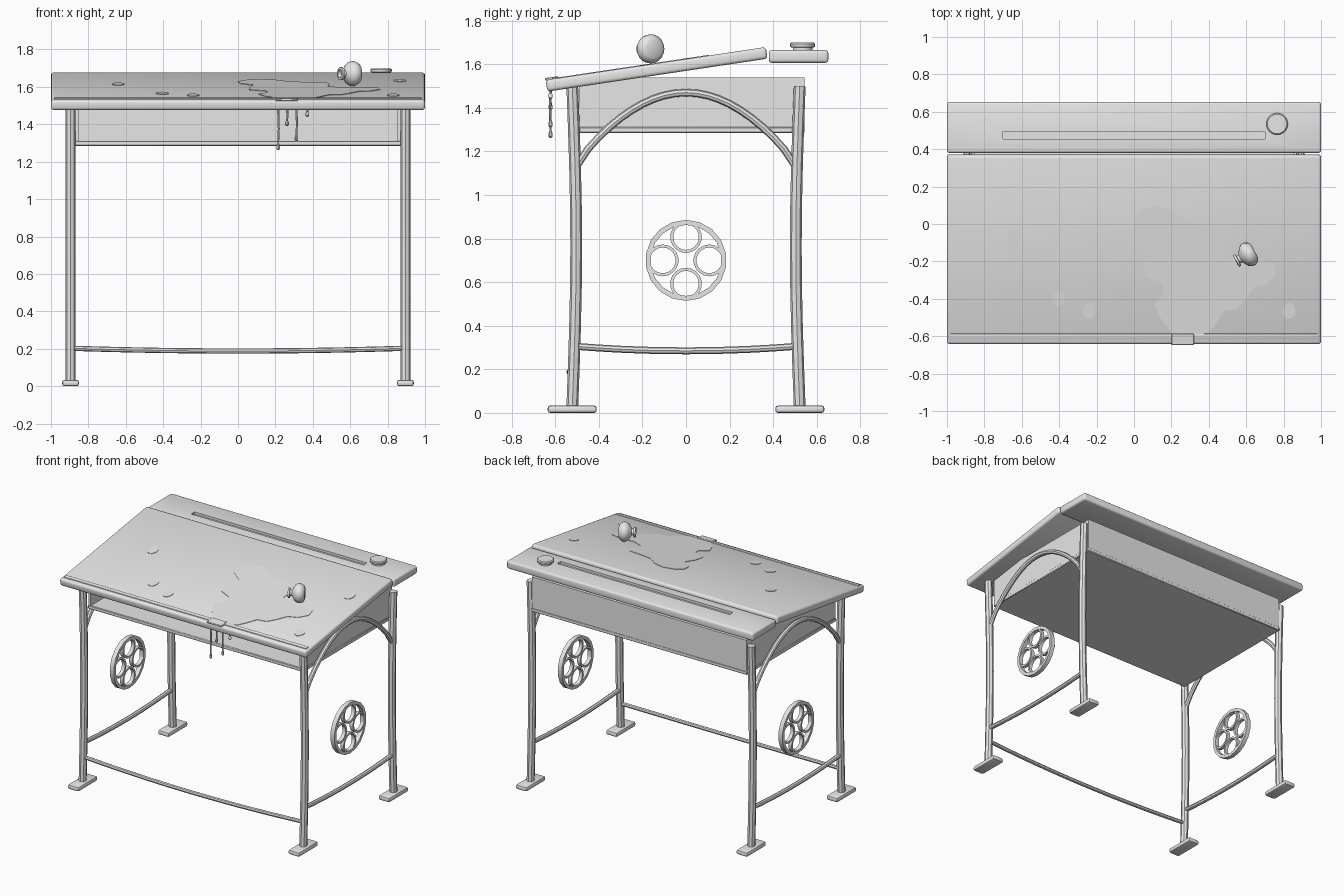
import bpy, bmesh, math
from mathutils import Vector, Matrix

if "Cube" in bpy.data.objects:
    bpy.data.objects.remove(bpy.data.objects["Cube"])

grey = bpy.data.materials.new("plain_grey")
grey.diffuse_color = (0.8, 0.8, 0.8, 1)
grey.use_nodes = True
grey.node_tree.nodes["Principled BSDF"].inputs["Base Color"].default_value = grey.diffuse_color


def finish(ob, smooth=True):
    if not ob.data.materials:
        ob.data.materials.append(grey)
    bpy.ops.object.select_all(action='DESELECT')
    ob.select_set(True)
    bpy.context.view_layer.objects.active = ob
    if smooth:
        bpy.ops.object.shade_smooth_by_angle(angle=math.radians(40))
    return ob


def from_bmesh(name, bm, smooth=True):
    bmesh.ops.recalc_face_normals(bm, faces=bm.faces[:])
    me = bpy.data.meshes.new(name)
    bm.to_mesh(me)
    bm.free()
    ob = bpy.data.objects.new(name, me)
    bpy.context.collection.objects.link(ob)
    return finish(ob, smooth)


def box(name, x, y, z, bevel=0.0, segs=3):
    """Box from (min, max) pairs, optionally with rounded edges."""
    bm = bmesh.new()
    bmesh.ops.create_cube(bm, size=1)
    for v in bm.verts:
        v.co = Vector([(a + b) / 2 + c * (b - a) for (a, b), c in zip((x, y, z), v.co)])
    if bevel:
        bmesh.ops.bevel(bm, geom=bm.edges[:], offset=bevel, segments=segs,
                        profile=0.5, affect='EDGES')
    return from_bmesh(name, bm)


def tube(name, pts, r, radii=None, res=2):
    """Round bar swept along a path."""
    cu = bpy.data.curves.new(name, 'CURVE')
    cu.dimensions = '3D'
    cu.bevel_depth = r
    cu.bevel_resolution = res
    cu.use_fill_caps = True
    sp = cu.splines.new('POLY')
    sp.points.add(len(pts) - 1)
    for i, p in enumerate(pts):
        sp.points[i].co = (*p, 1)
        sp.points[i].radius = radii[i] if radii else 1
    ob = bpy.data.objects.new(name, cu)
    bpy.context.collection.objects.link(ob)
    finish(ob, False)
    bpy.ops.object.convert(target='MESH')
    return finish(bpy.context.view_layer.objects.active)


def lathe(name, profile, n, matrix):
    """Revolve (radius, height) points about local z, then place."""
    bm = bmesh.new()
    vs = [bm.verts.new((r, 0, h)) for r, h in profile]
    es = [bm.edges.new(p) for p in zip(vs, vs[1:])]
    bmesh.ops.spin(bm, geom=vs + es, axis=(0, 0, 1), cent=(0, 0, 0),
                   angle=math.tau, steps=n, use_duplicate=False)
    bmesh.ops.remove_doubles(bm, verts=bm.verts[:], dist=1e-5)
    bm.transform(matrix)
    return from_bmesh(name, bm)


def ring(name, x, y, z, r_in, r_out, half, n):
    """Flat-sided hoop whose axis lies along x."""
    prof = [(r_in, -half), (r_out, -half), (r_out, half), (r_in, half), (r_in, -half)]
    return lathe(name, prof, n, Matrix.Translation((x, y, z)) @ Matrix.Rotation(math.pi / 2, 4, 'Y'))


# Sloping desk lid with a pencil-stop ridge
TILT = math.radians(8.5)
slope = Matrix.Translation((0, -0.135, 1.577)) @ Matrix.Rotation(TILT, 4, 'X')
lid = box("sloping_lid", (-1, 1), (-0.511, 0.511), (-0.027, 0.027), 0.015)
ridge = box("pencil_stop", (-0.985, 0.985), (-0.482, -0.452), (0.02, 0.033), 0.005, 2)
lid.matrix_world = slope
ridge.matrix_world = slope

# Flat rear shelf with pen groove
shelf = box("rear_shelf", (-1, 1), (0.38, 0.653), (1.607, 1.665), 0.014)
cutter = box("groove_cutter", (-0.7, 0.7), (0.455, 0.495), (1.648, 1.7))
cutter.hide_render = True
cutter.hide_viewport = True
groove = shelf.modifiers.new("pen_groove", 'BOOLEAN')
groove.operation = 'DIFFERENCE'
groove.object = cutter

# Inkwell with lid on the shelf
lathe("inkwell", [(0, 0), (0.045, 0), (0.045, 0.014), (0.056, 0.016), (0.058, 0.03),
                  (0.052, 0.036), (0, 0.036)], 24, Matrix.Translation((0.765, 0.535, 1.663)))

# Book box, open at the front
box("box_floor", (-0.875, 0.875), (-0.49, 0.545), (1.285, 1.312), 0.004, 1)
box("box_back", (-0.87, 0.87), (0.525, 0.543), (1.31, 1.54))
for s in (-1, 1):
    box("box_side", tuple(sorted((s * 0.852, s * 0.87))), (-0.49, 0.543), (1.31, 1.54))

# Side frames
for s in (-1, 1):
    x = s * 0.895
    for f in (-1, 1):
        pts = []
        for i in range(9):
            t = i / 8
            pts.append((x, f * (0.522 - 0.018 * math.sin(math.pi * t)), 0.025 + 1.475 * t))
        tube("leg", pts, 0.027)
        box("foot", (x - 0.045, x + 0.045), tuple(sorted((f * 0.41, f * 0.635))),
            (0, 0.034), 0.012, 2)

    # arched brace under the box
    arch = []
    for i in range(21):
        y = -0.5 + i / 20
        arch.append((x, y, 1.135 + 0.335 * max(0, math.cos(math.pi * y)) ** 0.8))
    tube("arch_brace", arch, 0.017)

    # sagging side stretcher
    tube("side_stretcher", [(x, y / 10, 0.305 - 0.02 * (1 - (y / 5) ** 2))
                            for y in range(-5, 6)], 0.016)

    # ornamental wheel with four inner hoops
    ring("wheel_rim", x, 0, 0.70, 0.163, 0.186, 0.016, 18)
    for k in range(4):
        a = k * math.pi / 2
        ring("wheel_hoop", x, 0.107 * math.cos(a), 0.70 + 0.107 * math.sin(a),
             0.059, 0.073, 0.013, 18)

# Front stretcher, bowed forwards and down
tube("front_stretcher", [(0.09 * i, -0.535 + 0.022 * (i / 10) ** 2, 0.188 + 0.015 * (i / 10) ** 2)
                         for i in range(-10, 11)], 0.014)

# Tipped ink bottle lying on the lid
axis = Vector((-0.88, -0.47, 0))
lathe("ink_bottle", [(0, 0), (0.04, 0), (0.056, 0.008), (0.067, 0.03), (0.066, 0.048), (0.055, 0.066),
                     (0.032, 0.08), (0.022, 0.086), (0.022, 0.098), (0.035, 0.1), (0.035, 0.112),
                     (0.022, 0.114), (0.02, 0.095), (0, 0.095)], 20,
      Matrix.Translation((0.645, -0.145, 1.671)) @ axis.to_track_quat('Z', 'Y').to_matrix().to_4x4())


def plate(name, outline):
    """Thin flat patch following the lid surface."""
    bm = bmesh.new()
    base = 1.577 + 0.027 / math.cos(TILT)
    low = [bm.verts.new((x, y, base + (y + 0.135) * math.tan(TILT) - 0.002)) for x, y in outline]
    face = bm.faces.new(low)
    top = bmesh.ops.extrude_face_region(bm, geom=[face])["geom"]
    for v in top:
        if isinstance(v, bmesh.types.BMVert):
            v.co.z += 0.005
    return from_bmesh(name, bm, False)


# Spilled ink puddle running to the front edge
plate("ink_puddle", [
    (0, 0.02), (0.04, 0.07), (0.12, 0.095), (0.2, 0.075), (0.27, 0.015), (0.35, -0.005),
    (0.47, -0.015), (0.49, -0.08), (0.48, -0.16), (0.56, -0.2), (0.67, -0.19), (0.75, -0.21),
    (0.76, -0.265), (0.71, -0.32), (0.64, -0.34), (0.6, -0.4), (0.55, -0.455), (0.48, -0.465),
    (0.44, -0.53), (0.4, -0.58), (0.325, -0.6), (0.32, -0.635), (0.2, -0.635), (0.2, -0.58),
    (0.14, -0.5), (0.11, -0.43), (0.16, -0.37), (0.15, -0.32), (0.06, -0.28), (0.06, -0.2),
    (0.085, -0.11), (0.01, -0.055)])

# Ink strip over the ridge
strip = box("ink_strip", (0.2, 0.32), (-0.513, -0.45), (0.024, 0.036), 0.003, 1)
strip.matrix_world = slope

# Ink splashes
for cx, cy in ((0.865, 0.06), (-0.64, -0.07), (-0.405, -0.4), (-0.24, -0.465), (0.83, -0.465)):
    plate("ink_splash", [(cx + 0.034 * math.cos(a * math.tau / 12),
                          cy + 0.044 * math.sin(a * math.tau / 12)) for a in range(12)])

# Ink drips hanging from the front edge
for x, z in ((0.215, 1.262), (0.262, 1.39), (0.312, 1.31), (0.37, 1.44)):
    n = 1.49 - z
    tube("ink_drip", [(x, -0.622, 1.49), (x + 0.003, -0.624, 1.49 - n * 0.5),
                      (x, -0.622, z + 0.035), (x, -0.622, z + 0.018),
                      (x, -0.622, z + 0.006), (x, -0.622, z)],
         0.006, [1.1, 0.9, 0.8, 1.7, 1.6, 0.5])
